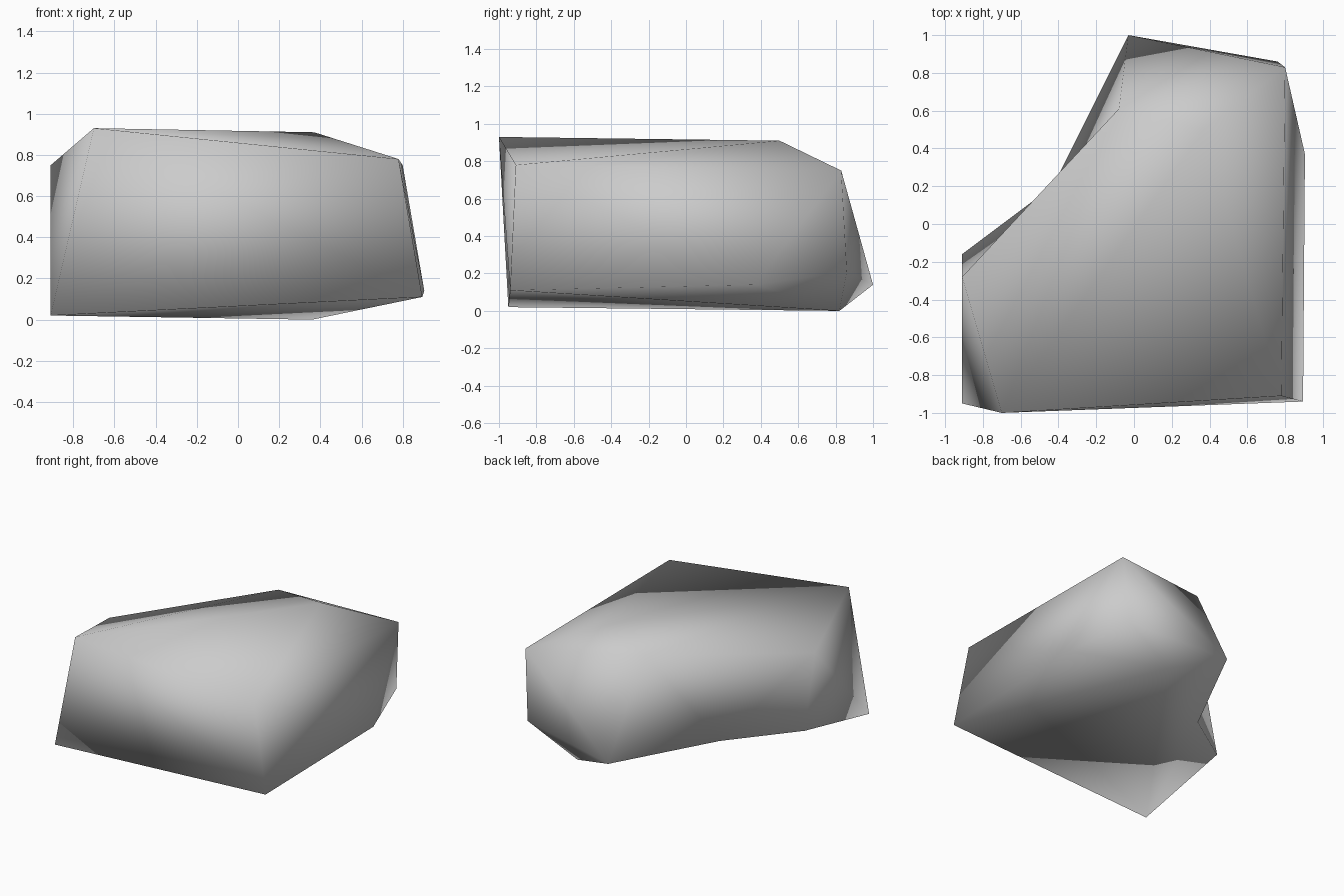
import bpy
import bmesh

old = bpy.data.objects.get("Cube")
if old:
    bpy.data.objects.remove(old, do_unlink=True)

# Corner points of the boulder
corners = {
    # upper rim
    "front_top_right": (-0.70, -1.0, 0.93),
    "front_top_left": (0.78, -0.91, 0.78),
    "crest": (0.37, 0.50, 0.91),
    "back_top_left": (0.80, 0.83, 0.75),
    "back_top_right": (-0.08, 0.61, 0.85),
    "side_top": (-0.91, -0.28, 0.75),
    # lower rim
    "front_low_right": (-0.91, -0.95, 0.02),
    "front_low_left": (0.895, -0.94, 0.11),
    "side_low_left": (0.905, 0.37, 0.14),
    "back_low_left": (0.76, 0.86, 0.21),
    "spur": (-0.03, 1.0, 0.14),
    "notch": (-0.43, 0.20, 0.12),
    "side_low_right": (-0.91, -0.16, 0.19),
    # underside
    "keel": (0.36, 0.82, 0.0),
}

# Facets, grouped by side
facets = [
    # front and left
    "front_top_right front_low_right front_low_left front_top_left",
    "front_top_left front_low_left side_low_left back_top_left",
    "side_low_left back_low_left back_top_left",
    # back
    "back_top_left back_low_left spur",
    "back_top_left spur back_top_right",
    "crest back_top_left back_top_right",
    # right side with its hollow
    "front_top_right side_top front_low_right",
    "side_top side_low_right front_low_right",
    "side_top notch side_low_right",
    "side_top back_top_right notch",
    "back_top_right spur notch",
    # top
    "front_top_right front_top_left crest",
    "front_top_left back_top_left crest",
    "crest back_top_right front_top_right",
    "front_top_right back_top_right side_top",
    # underside
    "side_low_left keel back_low_left",
    "back_low_left keel spur",
    "front_low_left keel side_low_left",
    "front_low_right keel front_low_left",
    "front_low_right notch keel",
    "notch spur keel",
    "front_low_right side_low_right notch",
]

bm = bmesh.new()
points = {name: bm.verts.new(co) for name, co in corners.items()}
for facet in facets:
    bm.faces.new([points[name] for name in facet.split()])
bmesh.ops.recalc_face_normals(bm, faces=bm.faces[:])
# Soft shading over the whole stone
for face in bm.faces:
    face.smooth = True

mesh = bpy.data.meshes.new("boulder")
bm.to_mesh(mesh)
bm.free()
boulder = bpy.data.objects.new("boulder", mesh)
bpy.context.collection.objects.link(boulder)

# Plain stone colour
stone = bpy.data.materials.new("stone_grey")
stone.use_nodes = True
colour = (0.6, 0.6, 0.6, 1.0)
stone.diffuse_color = colour
stone.node_tree.nodes["Principled BSDF"].inputs["Base Color"].default_value = colour
mesh.materials.append(stone)
